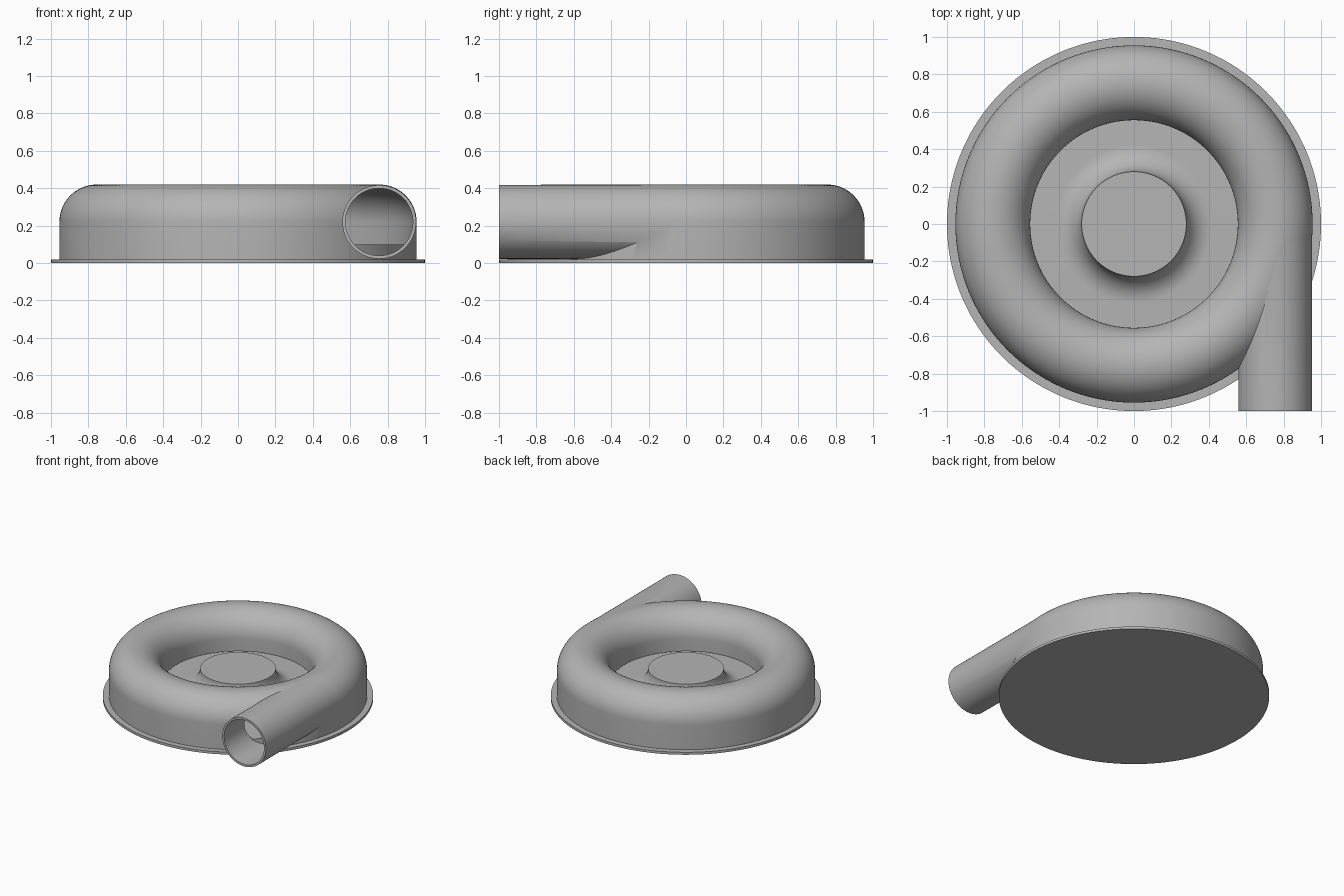
import bpy, bmesh, math
from mathutils import Matrix

cube = bpy.data.objects.get("Cube")
if cube:
    bpy.data.objects.remove(cube, do_unlink=True)

TUBE_R, TUBE_Z = 0.755, 0.22      # centre line of the spiral tube
SEGMENTS = 160

metal = bpy.data.materials.new("plain_grey_metal")
metal.use_nodes = True
GREY = (0.46, 0.46, 0.46, 1)
metal.diffuse_color = GREY
metal.node_tree.nodes["Principled BSDF"].inputs["Base Color"].default_value = GREY


def finish(name, bm):
    bmesh.ops.recalc_face_normals(bm, faces=bm.faces)
    mesh = bpy.data.meshes.new(name)
    bm.to_mesh(mesh)
    bm.free()
    mesh.materials.append(metal)
    obj = bpy.data.objects.new(name, mesh)
    bpy.context.collection.objects.link(obj)
    return obj


def smooth(obj):
    obj.data.shade_smooth()
    obj.data.set_sharp_from_angle(angle=math.radians(35))


def arc(cx, cz, radius, start, end, steps):
    angles = [math.radians(start + (end - start) * i / steps) for i in range(steps + 1)]
    return [(cx + radius * math.cos(a), cz + radius * math.sin(a)) for a in angles]


def lathe(name, profile, closed):
    """Turn an (r, z) profile about the z axis."""
    bm = bmesh.new()
    verts = [bm.verts.new((r, 0, z)) for r, z in profile]
    pairs = list(zip(verts, verts[1:]))
    if closed:
        pairs.append((verts[-1], verts[0]))
    edges = [bm.edges.new(p) for p in pairs]
    bmesh.ops.spin(bm, geom=verts + edges, cent=(0, 0, 0), axis=(0, 0, 1),
                   angle=math.tau, steps=SEGMENTS, use_merge=True)
    bmesh.ops.remove_doubles(bm, verts=bm.verts, dist=1e-5)
    return finish(name, bm)


def pipe(name, radius, front, back):
    """Cylinder along y on the tube centre line."""
    bm = bmesh.new()
    place = Matrix.Translation((TUBE_R, (front + back) / 2, TUBE_Z)) @ Matrix.Rotation(math.pi / 2, 4, 'X')
    bmesh.ops.create_cone(bm, cap_ends=True, segments=96, radius1=radius,
                          radius2=radius, depth=back - front, matrix=place)
    return finish(name, bm)


# Base flange
base = lathe("base_flange", [(0, 0), (1, 0), (1, 0.02), (0, 0.02)], False)
smooth(base)

# Chamber floor with flared centre hub
floor = lathe("floor_and_hub",
              [(0, 0.24)] + arc(0.42, 0.24, 0.14, 180, 270, 16)
              + [(0.945, 0.1), (0.945, 0.01), (0, 0.01)], False)
smooth(floor)

# Spiral casing: ring and outlet joined, then hollowed
casing = lathe("spiral_casing",
               [(0.955, 0.01)] + arc(TUBE_R, TUBE_Z, 0.2, 0, 180, 40)
               + [(0.555, 0.12), (0.65, 0.12), (0.65, 0.01)], True)
outlet = pipe("outlet_pipe", 0.197, -1, 0)
ring_hollow = lathe("ring_hollow",
                    [(0.937, -0.05)] + arc(TUBE_R, TUBE_Z, 0.182, 0, 180, 40)
                    + [(0.573, -0.05)], True)
pipe_hollow = pipe("pipe_hollow", 0.18, -1.1, 0.02)

for tool, mode in ((outlet, 'UNION'), (ring_hollow, 'DIFFERENCE'), (pipe_hollow, 'DIFFERENCE')):
    mod = casing.modifiers.new(tool.name, 'BOOLEAN')
    mod.operation, mod.solver, mod.object = mode, 'EXACT', tool
    tool.hide_render = True

graph = bpy.context.evaluated_depsgraph_get()
solid = bpy.data.meshes.new_from_object(casing.evaluated_get(graph))
casing.modifiers.clear()
casing.data = solid
for tool in (outlet, ring_hollow, pipe_hollow):
    bpy.data.objects.remove(tool, do_unlink=True)
smooth(casing)
